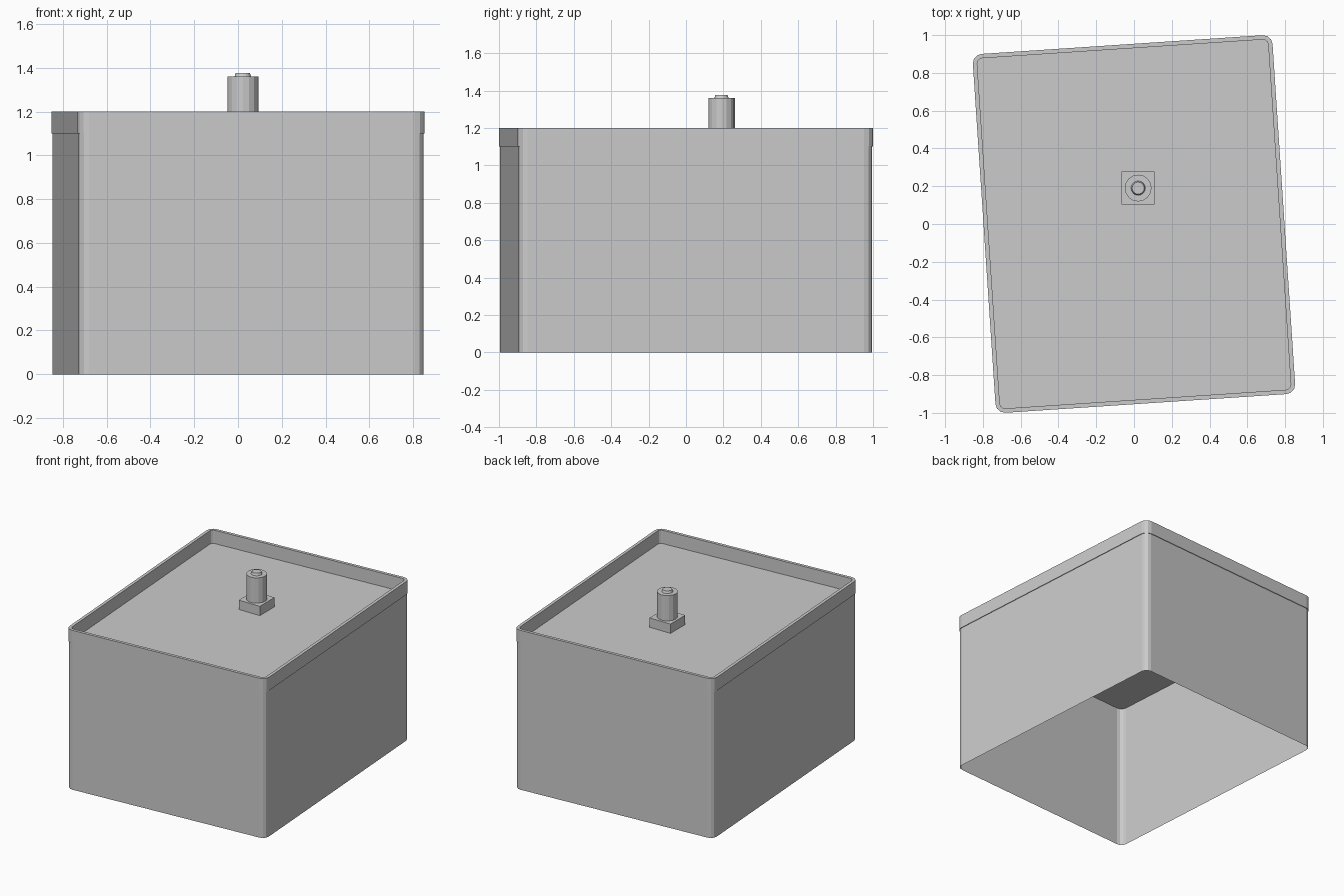
import bpy, bmesh, math
from mathutils import Matrix, Vector

cube = bpy.data.objects.get("Cube")
if cube:
    bpy.data.objects.remove(cube, do_unlink=True)

grey = bpy.data.materials.new("light grey")
grey.use_nodes = True
colour = (0.6, 0.6, 0.6, 1)
grey.diffuse_color = colour
grey.node_tree.nodes["Principled BSDF"].inputs["Base Color"].default_value = colour

TURN = Matrix.Rotation(math.radians(3.8), 4, 'Z')
HALF_X, HALF_Y, RADIUS = 0.795, 0.952, 0.05
SEGMENTS = 3
PLATE_Z, RIM_Z = 1.1, 1.2
POST = Vector((0.022, 0.19, 0))


def finish(name, bm):
    mesh = bpy.data.meshes.new(name)
    bm.to_mesh(mesh)
    bm.free()
    mesh.materials.append(grey)
    obj = bpy.data.objects.new(name, mesh)
    bpy.context.collection.objects.link(obj)
    return obj


def rounded_loop(bm, inset, z):
    """Rounded rectangle of vertices, turned slightly about z."""
    r = max(RADIUS - inset, 0.025)
    hx, hy = HALF_X - inset - r, HALF_Y - inset - r
    verts = []
    for quarter, (sx, sy) in enumerate([(1, 1), (-1, 1), (-1, -1), (1, -1)]):
        for i in range(SEGMENTS + 1):
            a = math.pi / 2 * (quarter + i / SEGMENTS)
            p = Vector((sx * hx + r * math.cos(a), sy * hy + r * math.sin(a), z))
            verts.append(bm.verts.new(TURN @ p))
    return verts


def bridge(bm, a, b):
    for i in range(len(a)):
        j = (i + 1) % len(a)
        bm.faces.new((a[i], a[j], b[j], b[i]))


# Open-bottomed thin wall
bm = bmesh.new()
bridge(bm, rounded_loop(bm, 0.005, 0), rounded_loop(bm, 0.005, PLATE_Z))
finish("box_wall", bm)

# Raised rim with the recessed top plate
bm = bmesh.new()
profile = [(0.005, PLATE_Z), (0, PLATE_Z), (0, RIM_Z), (0.023, RIM_Z), (0.023, PLATE_Z)]
loops = [rounded_loop(bm, inset, z) for inset, z in profile]
for lower, upper in zip(loops, loops[1:]):
    bridge(bm, lower, upper)
bm.faces.new(loops[-1])
finish("rim_and_top_plate", bm)

# Underside of the top plate
bm = bmesh.new()
bm.faces.new(list(reversed(rounded_loop(bm, 0.005, PLATE_Z - 0.01))))
finish("plate_underside", bm)

# Square foot of the post
bm = bmesh.new()
bmesh.ops.create_cube(bm, size=1)
bmesh.ops.scale(bm, vec=(0.175, 0.175, 0.07), verts=bm.verts)
bmesh.ops.translate(bm, vec=POST + Vector((0, 0, PLATE_Z + 0.035)), verts=bm.verts)
finish("post_foot", bm)


def post_part(name, r1, r2, z1, z2):
    bm = bmesh.new()
    bmesh.ops.create_cone(bm, cap_ends=True, segments=16, radius1=r1, radius2=r2, depth=z2 - z1)
    bmesh.ops.translate(bm, vec=POST + Vector((0, 0, (z1 + z2) / 2)), verts=bm.verts)
    finish(name, bm)


# Round post and its small button
post_part("post", 0.071, 0.071, 1.17, 1.36)
post_part("post_button", 0.038, 0.032, 1.36, 1.377)
